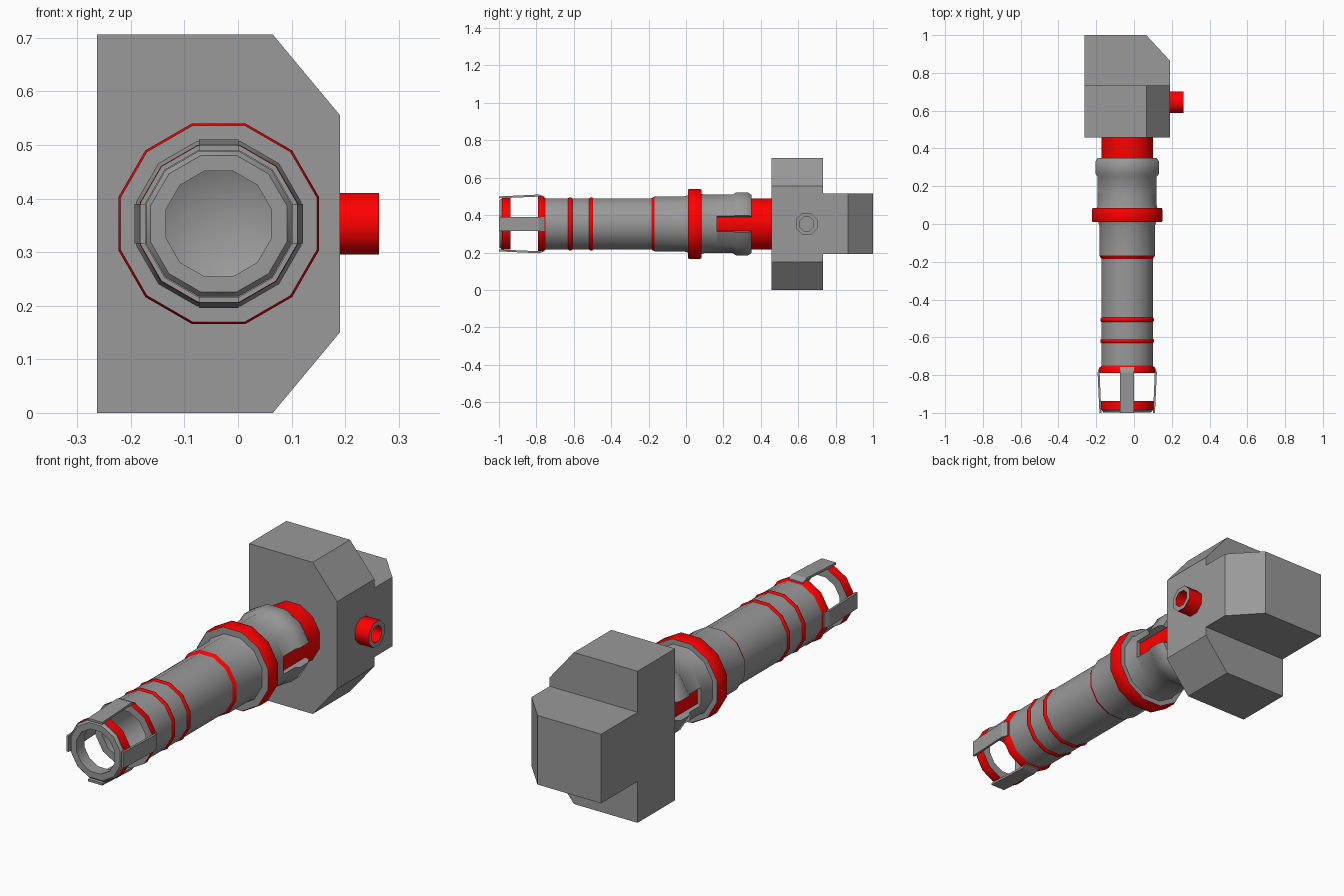
import bpy, bmesh
from math import cos, sin, pi, radians
from mathutils import Matrix

if "Cube" in bpy.data.objects:
    bpy.data.objects.remove(bpy.data.objects["Cube"])

AX, AZ = -0.036, 0.353          # barrel axis


def material(name, rgb):
    m = bpy.data.materials.new(name)
    m.diffuse_color = (*rgb, 1)
    m.use_nodes = True
    m.node_tree.nodes["Principled BSDF"].inputs["Base Color"].default_value = m.diffuse_color
    return m


red = material("red", (1.0, 0.0, 0.0))
grey = material("dark_grey", (0.32, 0.32, 0.32))


def finish(name, bm, color):
    bmesh.ops.recalc_face_normals(bm, faces=bm.faces)
    me = bpy.data.meshes.new(name)
    bm.to_mesh(me)
    bm.free()
    ob = bpy.data.objects.new(name, me)
    bpy.context.collection.objects.link(ob)
    me.materials.append(color)
    bpy.ops.object.select_all(action='DESELECT')
    ob.select_set(True)
    bpy.context.view_layer.objects.active = ob
    bpy.ops.object.shade_smooth_by_angle(angle=radians(48))
    return ob


def lathe(name, prof, color=grey, closed=False, skip=(), sides=12, matrix=None):
    """Spin (position, apothem) points around the barrel axis, optionally leaving out facets."""
    bm = bmesh.new()
    rings = []
    for k in range(sides):
        a = (k - 0.5) * 2 * pi / sides
        rings.append([bm.verts.new((r / cos(pi / sides) * cos(a), y, r / cos(pi / sides) * sin(a)))
                      for y, r in prof])
    n = len(prof)
    for k in range(sides):
        a, b = rings[k], rings[(k + 1) % sides]
        if k in skip:
            bm.faces.new(a)
            bm.faces.new(b)
            continue
        for i in range(n if closed else n - 1):
            j = (i + 1) % n
            bm.faces.new((a[i], a[j], b[j], b[i]))
    bmesh.ops.remove_doubles(bm, verts=bm.verts, dist=1e-5)
    bm.transform(matrix or Matrix.Translation((AX, 0, AZ)))
    return finish(name, bm, color)


def prism(name, pts, vec, matrix=None):
    """Extrude a flat outline along a vector."""
    bm = bmesh.new()
    f = bm.faces.new([bm.verts.new(p) for p in pts])
    ext = bmesh.ops.extrude_face_region(bm, geom=[f])["geom"]
    bmesh.ops.translate(bm, vec=vec, verts=[v for v in ext if isinstance(v, bmesh.types.BMVert)])
    # the starting outline is kept or closed again so the prism is solid
    if not f.is_valid:
        bmesh.ops.holes_fill(bm, edges=bm.edges)
    if matrix:
        bm.transform(matrix)
    ob = finish(name, bm, grey)
    ob.data.shade_flat()
    return ob


# rear housing: chamfered plate and back block
prism("housing_plate", [(x, 0.457, z) for x, z in
      [(-0.263, 0), (0.065, 0), (0.19, 0.15), (0.19, 0.556), (0.065, 0.706), (-0.263, 0.706)]],
      (0, 0.275, 0))
prism("housing_back", [(x, y, 0.193) for x, y in
      [(-0.263, 0.732), (0.19, 0.732), (0.19, 0.865), (0.065, 1.0), (-0.263, 1.0)]],
      (0, 0, 0.322))

# side port: hollow octagonal tube with a grey rim and floor
port = Matrix.Translation((0.19, 0.645, AZ)) @ Matrix.Rotation(-pi / 2, 4, 'Z')
lathe("port_tube", [(0, 0.057), (0.073, 0.057)], red, sides=8, matrix=port)
lathe("port_rim", [(0.073, 0.057), (0.073, 0.037)], sides=8, matrix=port)
lathe("port_bore", [(0.073, 0.037), (0.005, 0.037)], red, sides=8, matrix=port)
lathe("port_floor", [(0.005, 0.037), (0.005, 0)], sides=8, matrix=port)

# barrel with recessed muzzle
lathe("barrel", [(-0.5, 0), (-0.55, 0.1), (-0.79, 0.112), (-0.79, 0.146)])
lathe("barrel_tube", [(-0.75, 0.137), (-0.182, 0.137)])
lathe("barrel_rear", [(-0.168, 0.147), (-0.01, 0.147), (0.015, 0.155)])

# red bands: two raised rings, the step to the rear barrel and the flared muzzle
for name, y0, y1 in [("band_front", -0.63, -0.608), ("band_middle", -0.518, -0.496)]:
    lathe(name, [(y0, 0.137), (y0 + 0.006, 0.142), (y1 - 0.006, 0.142), (y1, 0.137)], red)
lathe("band_rear", [(-0.184, 0.137), (-0.168, 0.147)], red)
lathe("muzzle_collar", [(-0.79, 0.146), (-0.768, 0.146), (-0.75, 0.137)], red)

# large grip ring: red rim between grey end faces
lathe("grip_ring", [(0.01, 0.183), (0.018, 0.187), (0.074, 0.187), (0.084, 0.183)], red)
lathe("grip_ring_front", [(0.01, 0.15), (0.01, 0.183)])
lathe("grip_ring_back", [(0.084, 0.15), (0.084, 0.183)])

# core and sleeve, the sleeve slotted on both sides
lathe("core", [(0.084, 0.137), (0.46, 0.137)], red)
lathe("sleeve", [(0.084, 0.138), (0.084, 0.16), (0.1, 0.156), (0.165, 0.156), (0.165, 0.138)],
      closed=True)
lathe("slotted_sleeve", [(0.165, 0.139), (0.165, 0.156), (0.25, 0.156), (0.268, 0.169),
                         (0.33, 0.169), (0.35, 0.156), (0.35, 0.139)], closed=True, skip=(0, 6))

# front ring: red band, grey lip and inside
lathe("front_ring_band", [(-0.985, 0.138), (-0.938, 0.138)], red)
lathe("front_ring", [(-0.985, 0.136), (-0.997, 0.127), (-0.997, 0.0985), (-0.938, 0.0985),
                     (-0.938, 0.138)])

# four straps holding the front ring
strap = [(-1.0, 0.137), (-1.0, 0.147), (-0.785, 0.157), (-0.757, 0.146), (-0.757, 0.136),
         (-0.788, 0.146)]
for k, side in enumerate(("top", "right", "bottom", "left")):
    prism("strap_" + side, [(-0.037, y, r) for y, r in strap], (0.074, 0, 0),
          Matrix.Translation((AX, 0, AZ)) @ Matrix.Rotation(k * pi / 2, 4, 'Y'))
